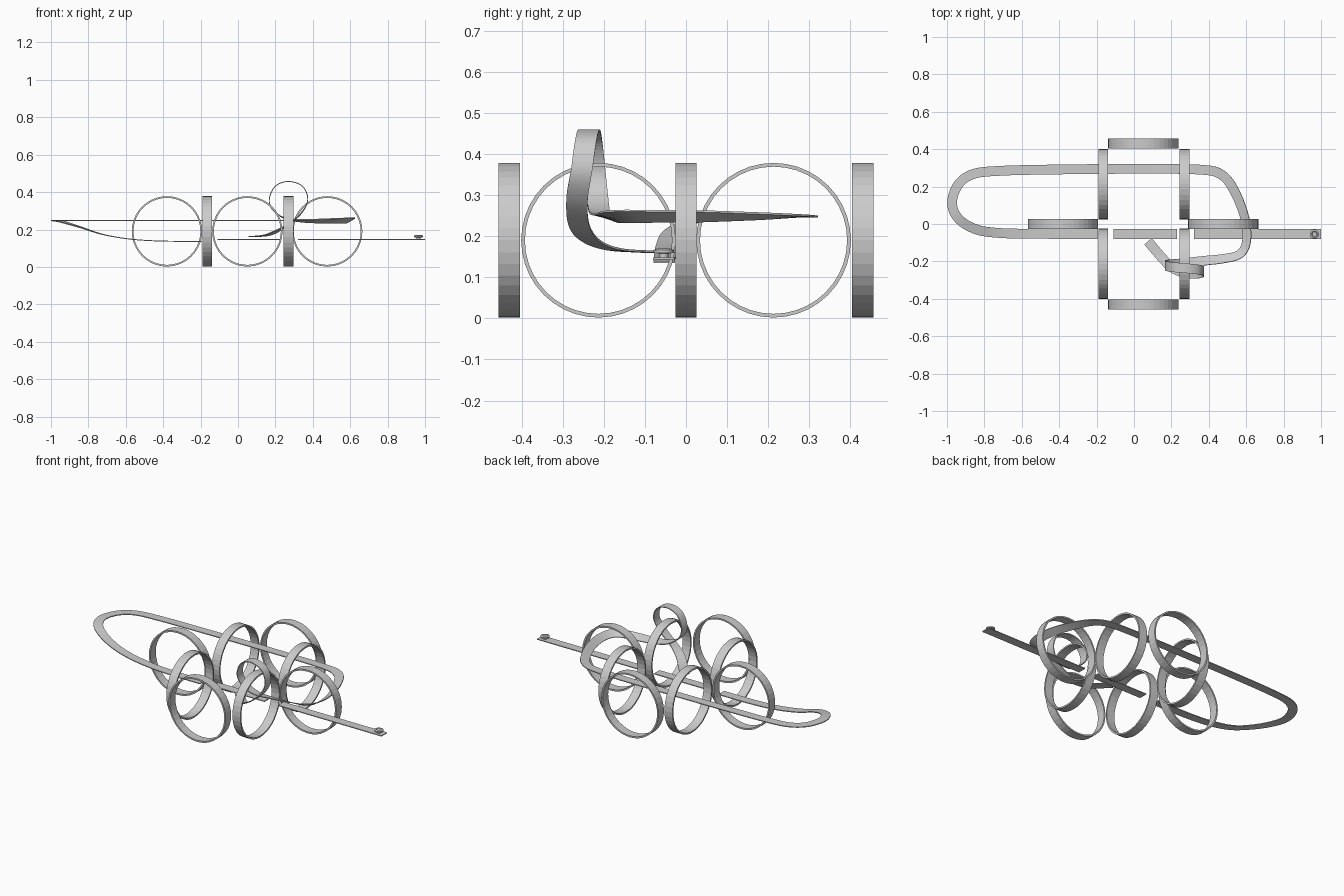
import bpy, bmesh, math
from mathutils import Vector, Matrix

if "Cube" in bpy.data.objects:
    bpy.data.objects.remove(bpy.data.objects["Cube"])


def finish(name, bm, angle=None):
    bmesh.ops.recalc_face_normals(bm, faces=bm.faces)
    me = bpy.data.meshes.new(name)
    bm.to_mesh(me)
    bm.free()
    ob = bpy.data.objects.new(name, me)
    bpy.context.collection.objects.link(ob)
    if angle:
        bpy.context.view_layer.objects.active = ob
        ob.select_set(True)
        bpy.ops.object.shade_smooth_by_angle(angle=math.radians(angle))
        ob.select_set(False)
    return ob


def lathe(name, profile, matrix, n=40, angle=None):
    """Closed (radius, height) profile swept round the local z axis."""
    bm = bmesh.new()
    rings = [[bm.verts.new(matrix @ Vector((r * math.cos(2 * math.pi * i / n),
                                            r * math.sin(2 * math.pi * i / n), h)))
              for r, h in profile] for i in range(n)]
    m = len(profile)
    for i in range(n):
        a, b = rings[i], rings[(i + 1) % n]
        for j in range(m):
            k = (j + 1) % m
            bm.faces.new((a[j], b[j], b[k], a[k]))
    return finish(name, bm, angle)


def spline(pts, steps):
    """Catmull-Rom samples through a list of vectors."""
    p = [2 * pts[0] - pts[1]] + pts + [2 * pts[-1] - pts[-2]]
    out = []
    for i in range(1, len(p) - 2):
        for s in range(steps):
            t = s / steps
            out.append(0.5 * (2 * p[i] + (p[i + 1] - p[i - 1]) * t
                              + (2 * p[i - 1] - 5 * p[i] + 4 * p[i + 1] - p[i + 2]) * t * t
                              + (3 * p[i] - p[i - 1] - 3 * p[i + 1] + p[i + 2]) * t ** 3))
    return out + [pts[-1]]


def ribbon(name, points, steps=6, width=0.052, thick=0.005):
    """Flat strap along (x, y, z, inward drop, across-y flag)."""
    pos = [Vector(p[:3]) for p in points]
    across = []
    for i, p in enumerate(points):
        t = pos[min(i + 1, len(pos) - 1)] - pos[max(i - 1, 0)]
        w = Vector((0, 1, 0)) if p[4] else t.cross(Vector((0, 0, 1))).normalized()
        w.z -= p[3]
        across.append(w.normalized())
    c, ws = spline(pos, steps), spline(across, steps)
    bm = bmesh.new()
    rows = []
    for i in range(len(c)):
        t = (c[min(i + 1, len(c) - 1)] - c[max(i - 1, 0)]).normalized()
        w = ws[i].normalized() * width / 2
        n = w.cross(t).normalized() * thick / 2
        rows.append([bm.verts.new(c[i] + v) for v in (w + n, n - w, -w - n, w - n)])
    for a, b in zip(rows, rows[1:]):
        for j in range(4):
            k = (j + 1) % 4
            bm.faces.new((a[j], a[k], b[k], b[j]))
    bm.faces.new(rows[0])
    bm.faces.new(rows[-1])
    return finish(name, bm, 40)


# Eight upright hoops in a cross-shaped layout
hoop = [(0.188, -0.026), (0.188, 0.026), (0.179, 0.026), (0.179, -0.026)]
for x, y in ((0.05, 0.43), (0.05, -0.43), (-0.38, 0), (0.477, 0)):
    lathe("hoop_facing_front", hoop, Matrix.Translation((x, y, 0.19)) @ Matrix.Rotation(math.pi / 2, 4, 'X'))
for x in (-0.165, 0.27):
    for y in (-0.213, 0.213):
        lathe("hoop_facing_side", hoop, Matrix.Translation((x, y, 0.19)) @ Matrix.Rotation(math.pi / 2, 4, 'Y'))

# Straight strap pieces between the hoops
for x0, x1 in ((1.0, 0.32), (0.23, -0.11)):
    ribbon("straight_strap", [(x0, -0.054, 0.146, 0, 0), (x1, -0.054, 0.146, 0, 0)], 1)

# Long strap: round the left bend, along the back, round the right, then a curl
ribbon("looped_strap", [
    (-0.195, -0.053, 0.137, 0, 0), (-0.4, -0.053, 0.138, 0, 0), (-0.57, -0.052, 0.148, 0, 0),
    (-0.72, -0.048, 0.173, 0, 0), (-0.84, -0.03, 0.211, 0, 0), (-0.935, 0.025, 0.24, 0, 0),
    (-0.973, 0.11, 0.248, 0, 0), (-0.94, 0.21, 0.248, 0, 0), (-0.86, 0.267, 0.248, 0, 0),
    (-0.72, 0.284, 0.248, 0, 0), (-0.45, 0.291, 0.248, 0, 0), (0, 0.295, 0.248, 0, 0),
    (0.35, 0.291, 0.248, 0, 0), (0.47, 0.262, 0.248, 0.1, 0), (0.54, 0.17, 0.248, 0.3, 0),
    (0.593, 0.03, 0.248, 0.55, 0), (0.602, -0.09, 0.248, 0.6, 0), (0.567, -0.16, 0.248, 0.6, 0),
    (0.48, -0.185, 0.246, 0.5, 0), (0.36, -0.198, 0.246, 0.3, 1), (0.26, -0.21, 0.257, 0.1, 1),
    (0.19, -0.216, 0.3, 0, 1), (0.167, -0.222, 0.36, 0, 1), (0.2, -0.23, 0.432, 0, 1),
    (0.272, -0.236, 0.457, 0, 1), (0.346, -0.244, 0.43, 0, 1), (0.373, -0.254, 0.36, 0, 1),
    (0.34, -0.265, 0.29, 0.1, 1)] + [
    (0.265, -0.26, 0.226, 0.1, 1), (0.2, -0.23, 0.188, 0, 0),
    (0.145, -0.175, 0.168, 0, 0), (0.075, -0.093, 0.162, 0, 0)])

# Small stud near the strap end
lathe("stud", [(0.0005, 0), (0.011, 0), (0.011, 0.011), (0.025, 0.012), (0.025, 0.019),
               (0.016, 0.023), (0.012, 0.019), (0.0005, 0.019)],
      Matrix.Translation((0.965, -0.054, 0.147)), 24, 30)
